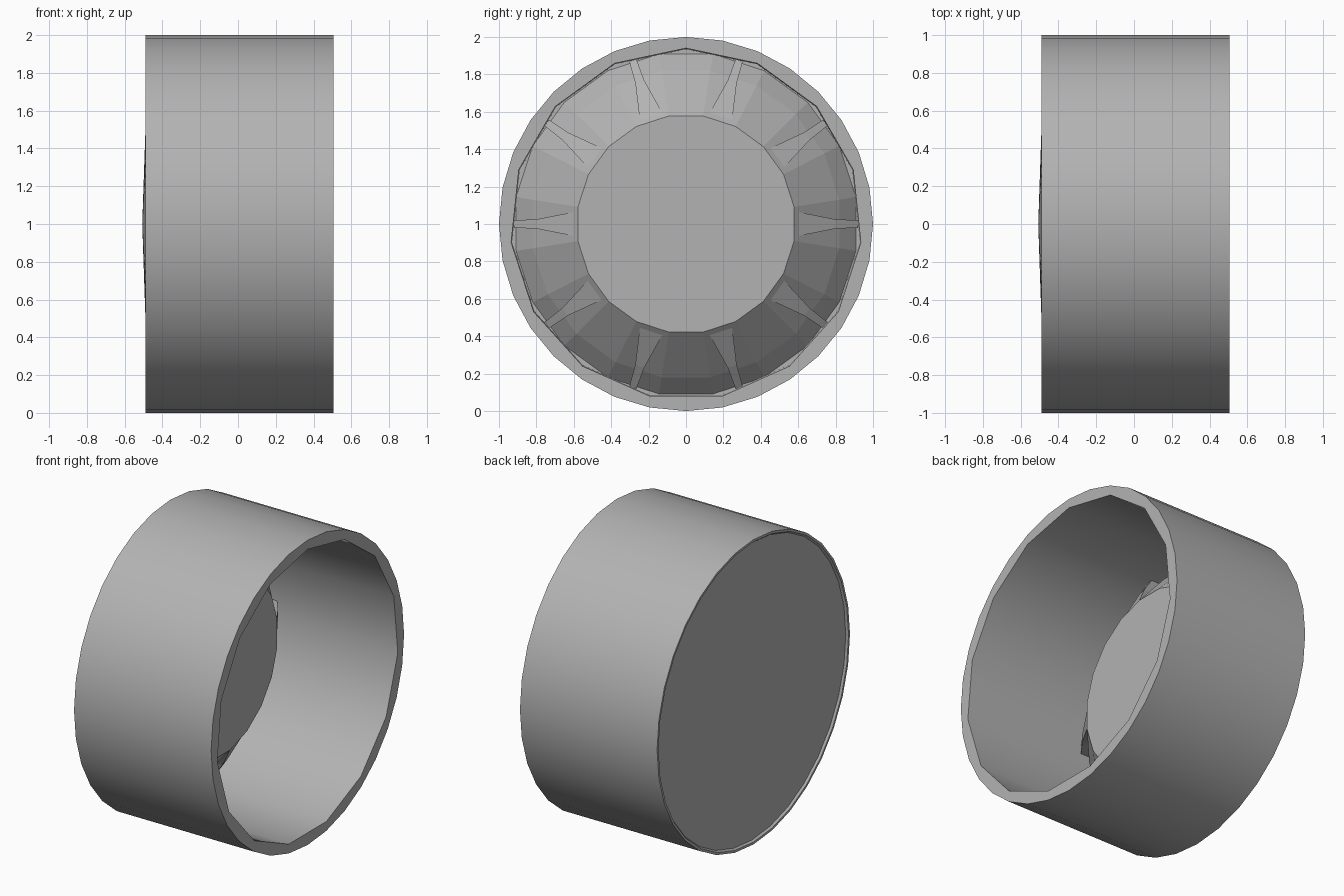
import bpy, bmesh
from math import sin, cos, pi, radians

cube = bpy.data.objects.get("Cube")
if cube:
    bpy.data.objects.remove(cube)

grey = bpy.data.materials.new("plain grey")
GREY = (0.45, 0.45, 0.45, 1)
grey.diffuse_color = GREY
grey.use_nodes = True
grey.node_tree.nodes["Principled BSDF"].inputs["Base Color"].default_value = GREY


def ring(bm, x, r, sides, start):
    """Closed loop of vertices around the axle."""
    if r == 0:
        return [bm.verts.new((x, 0, 1))]
    angles = [radians(start) + 2 * pi * i / sides for i in range(sides)]
    return [bm.verts.new((x, r * cos(a), 1 + r * sin(a))) for a in angles]


def skin(bm, a, b):
    """Join two loops, the second with as many vertices as the first or fewer."""
    n, m = len(a), len(b)
    for i in range(n):
        j = (i + 1) % n
        p, q = b[round(i * m / n) % m], b[round((i + 1) * m / n) % m]
        bm.faces.new((a[i], a[j], p) if p == q else (a[i], a[j], q, p))


def lathe(bm, profile, sides, start=90):
    rings = [ring(bm, x, r, sides, start) for x, r in profile]
    for a, b in zip(rings, rings[1:]):
        skin(bm, a, b)
    return rings


def finish(bm, name, smooth=30):
    bmesh.ops.recalc_face_normals(bm, faces=bm.faces)
    mesh = bpy.data.meshes.new(name)
    bm.to_mesh(mesh)
    bm.free()
    mesh.materials.append(grey)
    ob = bpy.data.objects.new(name, mesh)
    bpy.context.collection.objects.link(ob)
    bpy.ops.object.select_all(action='DESELECT')
    ob.select_set(True)
    bpy.context.view_layer.objects.active = ob
    if smooth:
        bpy.ops.object.shade_smooth_by_angle(angle=radians(smooth))


# Drum: smooth outside, shallow domed back, coarse fifteen-sided inside
bm = bmesh.new()
outer = lathe(bm, [(0.505, 1), (-0.49, 1), (-0.49, 0.985), (-0.477, 0.975),
                   (-0.49, 0.5), (-0.507, 0)], 32)
inner = lathe(bm, [(0.505, 0.94), (-0.44, 0.935), (-0.44, 0)], 15)
skin(bm, outer[0], inner[0])
finish(bm, "drum")

# Raised hub with a flat face and sloping shoulders
bm = bmesh.new()
lathe(bm, [(-0.44, 0.92), (-0.34, 0.83), (-0.12, 0.585), (-0.12, 0)], 20, 9)
finish(bm, "hub", 0)

# Ten tapered ribs running from the hub face to the drum wall
for k in range(10):
    bm = bmesh.new()
    a = k * pi / 5
    top, low = [], []
    for r, w, x in ((0.57, 0.07, -0.122), (0.80, 0.025, -0.27), (0.92, 0.02, -0.36)):
        for s in (-1, 1):
            y, z = r * cos(a) - s * w * sin(a), 1 + r * sin(a) + s * w * cos(a)
            top.append(bm.verts.new((x, y, z)))
            low.append(bm.verts.new((-0.44, y, z)))
    for i in (0, 2):
        for side in (top, low):
            bm.faces.new((side[i], side[i + 1], side[i + 3], side[i + 2]))
        for j in (i, i + 1):
            bm.faces.new((top[j], top[j + 2], low[j + 2], low[j]))
    for i in (0, 4):
        bm.faces.new((top[i], top[i + 1], low[i + 1], low[i]))
    finish(bm, f"rib_{k + 1}", 0)
